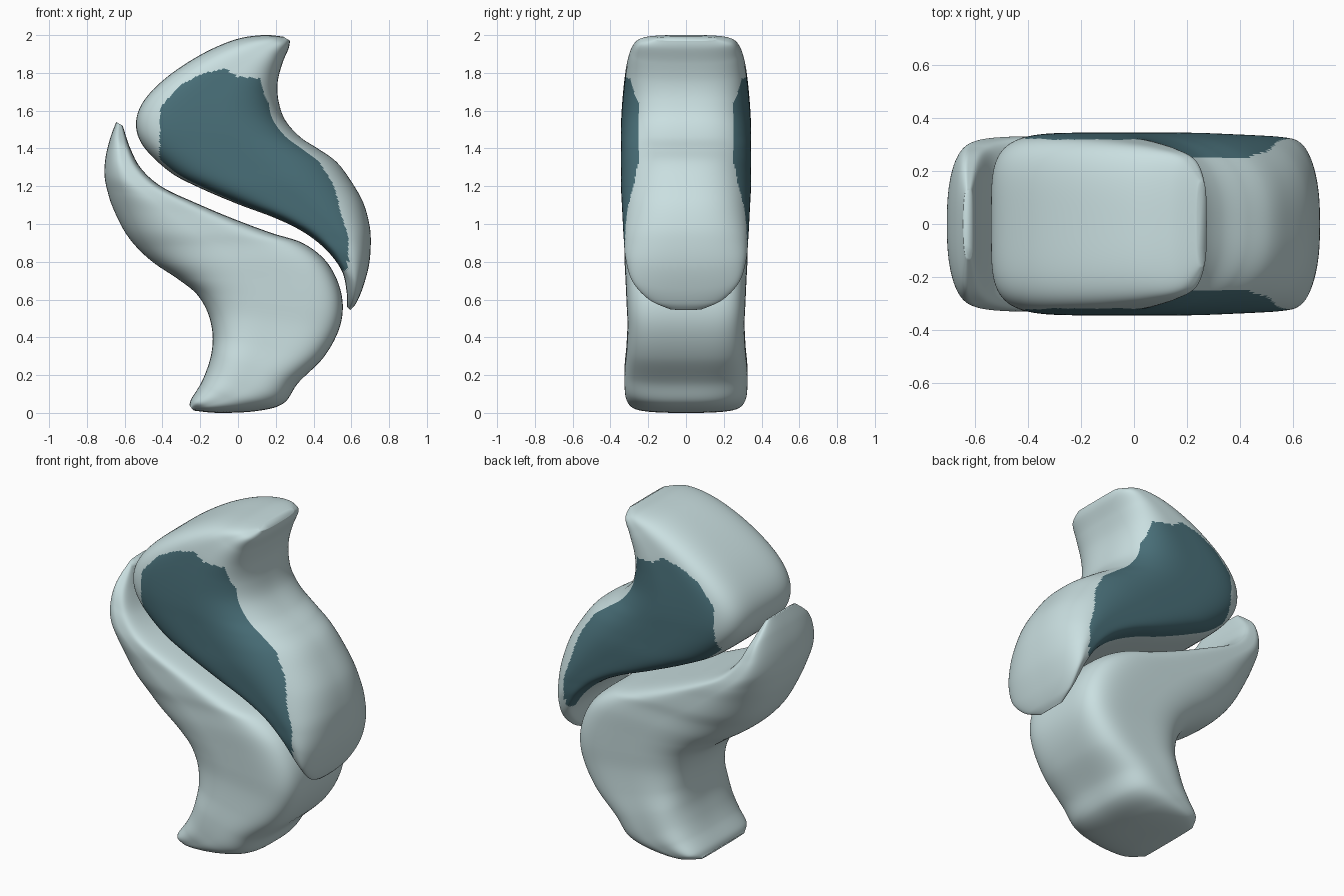
import bpy, bmesh, math
from mathutils import Vector


def material(name, rgb):
    m = bpy.data.materials.new(name)
    m.diffuse_color = (*rgb, 1)
    return m


PALE = material("pale_blue_grey", (0.59, 0.74, 0.75))
TEAL = material("dark_teal", (0.066, 0.158, 0.188))


def smooth(rows, steps):
    """Catmull-Rom through the stations (left x, z, right x, z, half depth)."""
    pts = [Vector(r) for r in rows]
    out = []
    for i in range(len(pts) - 1):
        p0, p1 = pts[max(i - 1, 0)], pts[i]
        p2, p3 = pts[i + 1], pts[min(i + 2, len(pts) - 1)]
        for s in range(steps):
            t = s / steps
            out.append(0.5 * (2 * p1 + (p2 - p0) * t
                              + (2 * p0 - 5 * p1 + 4 * p2 - p3) * t * t
                              + (3 * p1 - p0 - 3 * p2 + p3) * t ** 3))
    return out + [pts[-1]]


def ramp(t, t0, a, t1, b):
    """Blend from a to b between t0 and t1."""
    s = min(max((t - t0) / (t1 - t0), 0), 1)
    return a + (b - a) * s * s * (3 - 2 * s)


def inside(x, z, poly):
    hit = False
    for (x1, z1), (x2, z2) in zip(poly, poly[1:] + poly[:1]):
        if (z1 > z) != (z2 > z) and x < (x2 - x1) * (z - z1) / (z2 - z1) + x1:
            hit = not hit
    return hit


def swirl(name, rows, left, right, panel=None, steps=11, around=180):
    """Loft rounded-rectangle sections; left/right are edge sharpness ramps."""
    bm = bmesh.new()
    rings = []
    sections = smooth(rows, steps)
    for i, (lx, lz, rx, rz, d) in enumerate(sections):
        t = i / (len(sections) - 1)
        ring = []
        for k in range(around):
            a = 2 * math.pi * (k + 0.5) / around
            c, s = math.cos(a), math.sin(a)
            power = ramp(t, *(right if c > 0 else left))
            u = math.copysign(abs(c) ** (2 / power), c)
            v = math.copysign(abs(s) ** (2 / power), s)
            ring.append(bm.verts.new(((lx + rx) / 2 + u * (rx - lx) / 2, v * d,
                                      (lz + rz) / 2 + u * (rz - lz) / 2)))
        rings.append(ring)
    for a, b in zip(rings, rings[1:]):
        for k in range(around):
            j = (k + 1) % around
            bm.faces.new((a[k], a[j], b[j], b[k]))
    bm.faces.new(rings[0])
    bm.faces.new(rings[-1])
    bmesh.ops.recalc_face_normals(bm, faces=bm.faces)
    # dark panel on both broad sides
    for f in bm.faces:
        f.smooth = True
        c = f.calc_center_median()
        if panel and abs(c.y) > 0.25 and inside(c.x, c.z, panel):
            f.material_index = 1
    me = bpy.data.meshes.new(name)
    bm.to_mesh(me)
    bm.free()
    me.materials.append(PALE)
    if panel:
        me.materials.append(TEAL)
    ob = bpy.data.objects.new(name, me)
    bpy.context.collection.objects.link(ob)
    return ob


# upper half of the S
swirl("upper_swirl", [
    (0.24, 1.992, 0.275, 1.97, 0.16), (0.13, 2.0, 0.268, 1.93, 0.25),
    (-0.02, 1.975, 0.235, 1.85, 0.29), (-0.2, 1.895, 0.21, 1.75, 0.315),
    (-0.38, 1.775, 0.215, 1.65, 0.33), (-0.5, 1.65, 0.25, 1.55, 0.34),
    (-0.54, 1.53, 0.33, 1.46, 0.345), (-0.5, 1.41, 0.43, 1.395, 0.345),
    (-0.36, 1.275, 0.52, 1.33, 0.345), (-0.2, 1.19, 0.59, 1.24, 0.345),
    (0, 1.105, 0.66, 1.12, 0.34), (0.2, 1.03, 0.695, 1.0, 0.335),
    (0.35, 0.955, 0.703, 0.9, 0.33), (0.47, 0.86, 0.693, 0.78, 0.32),
    (0.55, 0.75, 0.66, 0.66, 0.285), (0.575, 0.64, 0.625, 0.58, 0.20),
    (0.578, 0.56, 0.595, 0.545, 0.09)],
    (0.05, 2.9, 0.3, 4.6), (0.1, 3.0, 0.5, 2.6),
    panel=[(-0.42, 1.2), (-0.41, 1.62), (-0.3, 1.74), (-0.18, 1.80),
           (-0.06, 1.825), (0.0, 1.78), (0.12, 1.77), (0.14, 1.68),
           (0.22, 1.52), (0.31, 1.42), (0.43, 1.33), (0.51, 1.2),
           (0.55, 1.04), (0.585, 0.93), (0.58, 0.76), (0.4, 0.7)])

# lower half of the S
swirl("lower_swirl", [
    (-0.257, 0.04, -0.235, 0.012, 0.20), (-0.247, 0.075, -0.1, 0.0, 0.28),
    (-0.2, 0.15, 0.1, 0.01, 0.315), (-0.165, 0.23, 0.24, 0.05, 0.325),
    (-0.14, 0.32, 0.32, 0.16, 0.325), (-0.135, 0.42, 0.45, 0.29, 0.315),
    (-0.16, 0.53, 0.53, 0.43, 0.31), (-0.22, 0.63, 0.555, 0.56, 0.315),
    (-0.32, 0.71, 0.53, 0.69, 0.32), (-0.44, 0.79, 0.46, 0.81, 0.325),
    (-0.53, 0.87, 0.34, 0.9, 0.325), (-0.6, 0.96, 0.17, 0.955, 0.33),
    (-0.66, 1.08, -0.03, 1.03, 0.33), (-0.69, 1.17, -0.22, 1.11, 0.33),
    (-0.707, 1.26, -0.4, 1.195, 0.32), (-0.7, 1.36, -0.51, 1.29, 0.295),
    (-0.675, 1.46, -0.57, 1.4, 0.245), (-0.645, 1.54, -0.61, 1.52, 0.13)],
    (0.3, 3.2, 0.6, 2.5), (0.12, 2.7, 0.4, 5.0))
